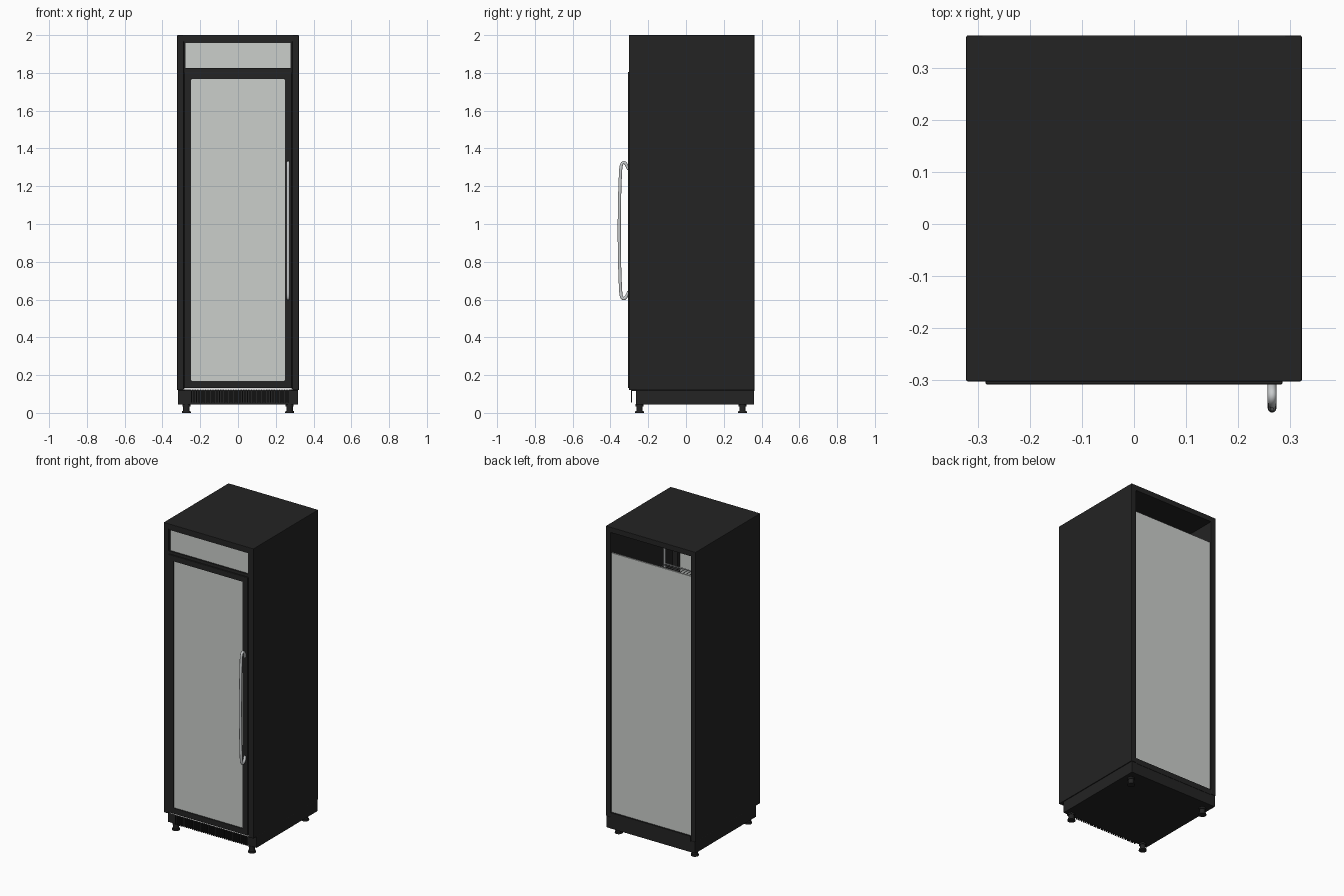
import bpy, bmesh, math
from mathutils import Vector

if "Cube" in bpy.data.objects:
    bpy.data.objects.remove(bpy.data.objects["Cube"])


def material(name, rgb):
    m = bpy.data.materials.new(name)
    m.diffuse_color = (*rgb, 1)
    m.use_nodes = True
    m.node_tree.nodes["Principled BSDF"].inputs["Base Color"].default_value = m.diffuse_color
    return m


BLACK = material("black_metal", (0.017, 0.017, 0.017))
GLASS = material("grey_glass", (0.60, 0.62, 0.60))
SILVER = material("silver_metal", (0.58, 0.60, 0.61))
WHITE = material("white_trim", (0.85, 0.85, 0.85))


def finish(bm, name, mat, bevel=0.0, smooth=False):
    me = bpy.data.meshes.new(name)
    bm.to_mesh(me)
    bm.free()
    ob = bpy.data.objects.new(name, me)
    bpy.context.collection.objects.link(ob)
    me.materials.append(mat)
    if bevel:
        mod = ob.modifiers.new("bevel", 'BEVEL')
        mod.width, mod.segments = bevel, 2
    if smooth:
        bpy.ops.object.select_all(action='DESELECT')
        ob.select_set(True)
        bpy.context.view_layer.objects.active = ob
        bpy.ops.object.shade_smooth_by_angle(angle=math.radians(40))
    return ob


def add_box(bm, x, y, z):
    """Add a box given (min, max) on each axis."""
    verts = bmesh.ops.create_cube(bm, size=1)["verts"]
    for v in verts:
        v.co = Vector([(a + b) / 2 + c * (b - a) for (a, b), c in zip((x, y, z), v.co)])


def boxes(name, mat, items, bevel=0.0):
    bm = bmesh.new()
    for it in items:
        add_box(bm, *it)
    return finish(bm, name, mat, bevel)


def frame(name, mat, x, y, z, w, bevel=0.0):
    """Rectangular frame in the xz plane, bars w wide, with mitred-free clean ring."""
    bm = bmesh.new()
    rings = []
    for yy in y:
        for d in (0, w):
            pts = [(x[0] + d, z[0] + d), (x[1] - d, z[0] + d), (x[1] - d, z[1] - d), (x[0] + d, z[1] - d)]
            rings.append([bm.verts.new((px, yy, pz)) for px, pz in pts])
    fo, fi, bo, bi = rings
    for a, b in ((fo, fi), (fi, bi), (bi, bo), (bo, fo)):
        for i in range(4):
            j = (i + 1) % 4
            bm.faces.new((a[i], a[j], b[j], b[i]))
    bmesh.ops.recalc_face_normals(bm, faces=bm.faces[:])
    return finish(bm, name, mat, bevel)


def tube(name, mat, pts, r, kind='POLY'):
    cu = bpy.data.curves.new(name, 'CURVE')
    cu.dimensions = '3D'
    cu.bevel_depth, cu.bevel_resolution = r, 3
    cu.use_fill_caps = True
    cu.resolution_u = 6
    sp = cu.splines.new(kind)
    sp.points.add(len(pts) - 1)
    for p, co in zip(sp.points, pts):
        p.co = (*co, 1)
    if kind == 'NURBS':
        sp.order_u, sp.use_endpoint_u = 3, True
    cu.materials.append(mat)
    ob = bpy.data.objects.new(name, cu)
    bpy.context.collection.objects.link(ob)
    return ob


# Hollow cabinet: side walls, roof, floor
W, IN, F, B = 0.322, 0.287, -0.302, 0.362
boxes("side_walls", BLACK, [((s * W, s * IN) if s < 0 else (IN, W), (F, B), (0.12, 2.0)) for s in (-1, 1)], 0.003)
boxes("roof", BLACK, [((-IN - 0.005, IN + 0.005), (F, B), (1.965, 2.0))], 0.002)
boxes("floor", BLACK, [((-IN, IN), (-0.285, B), (0.115, 0.15))])
boxes("header_bar", BLACK, [((-IN, IN), (-0.30, -0.25), (1.803, 1.825))])

# Upper sign panel with its trim
frame("sign_trim", BLACK, (-IN, IN), (-0.298, -0.27), (1.815, 1.967), 0.008)
boxes("sign_panel", GLASS, [((-0.283, 0.283), (-0.292, -0.284), (1.82, 1.96))])

# Door with glass
frame("door_frame", BLACK, (-0.285, 0.285), (-0.308, -0.265), (0.132, 1.805), 0.037, 0.003)
boxes("door_glass", GLASS, [((-0.25, 0.25), (-0.301, -0.293), (0.165, 1.77))])
boxes("door_sill", WHITE, [((-0.285, 0.285), (-0.296, -0.28), (0.121, 0.131))])

# Back panel, leaving the opening above it
boxes("back_panel", GLASS, [((-IN, IN), (0.342, 0.352), (0.148, 1.83))])

# Plinth and hanging grille slats
boxes("plinth", BLACK, [((-0.318, 0.318), (-0.265, 0.36), (0.045, 0.12))], 0.002)
slats = [(-0.25 + i * 0.0135, -0.25 + i * 0.0135 + 0.007) for i in range(39)]
boxes("grille_slats", BLACK, [(s, (-0.29, -0.286), (0.055, 0.121)) for s in slats])

# Feet: stem and wider pad
for fx in (-0.273, 0.273):
    for fy in (-0.246, 0.299):
        bm = bmesh.new()
        for r1, r2, z0, z1 in ((0.024, 0.022, 0, 0.010), (0.017, 0.017, 0.010, 0.035), (0.021, 0.021, 0.035, 0.046)):
            vs = bmesh.ops.create_cone(bm, cap_ends=True, segments=20, radius1=r1, radius2=r2, depth=z1 - z0)["verts"]
            bmesh.ops.translate(bm, verts=vs, vec=(fx, fy, (z0 + z1) / 2))
        finish(bm, "foot", BLACK, smooth=True)

# Bowed door handle, symmetric about its middle
half = [(-0.303, 0.322), (-0.312, 0.345), (-0.328, 0.364), (-0.343, 0.352), (-0.347, 0.31), (-0.352, 0.17)]
path = half + [(-0.354, 0.0)] + [(y, -z) for y, z in reversed(half)]
tube("door_handle", SILVER, [(0.265, y, 0.965 + z) for y, z in path], 0.0085, 'NURBS')

# Wire shelves inside
for k in range(5):
    z = 0.34 + k * 0.305
    wires = [((x - 0.002, x + 0.002), (-0.19, 0.32), (z - 0.002, z + 0.002))
             for x in (-0.27 + i * 0.0225 for i in range(25))]
    wires += [((-0.28, 0.28), (y - 0.003, y + 0.003), (z - 0.008, z - 0.002)) for y in (-0.19, 0.065, 0.32)]
    boxes("wire_shelf", SILVER, wires)
boxes("shelf_posts", SILVER, [((s * 0.279 - 0.006, s * 0.279 + 0.006), (y - 0.006, y + 0.006), (0.15, 1.80))
                              for s in (-1, 1) for y in (-0.18, 0.31)])
